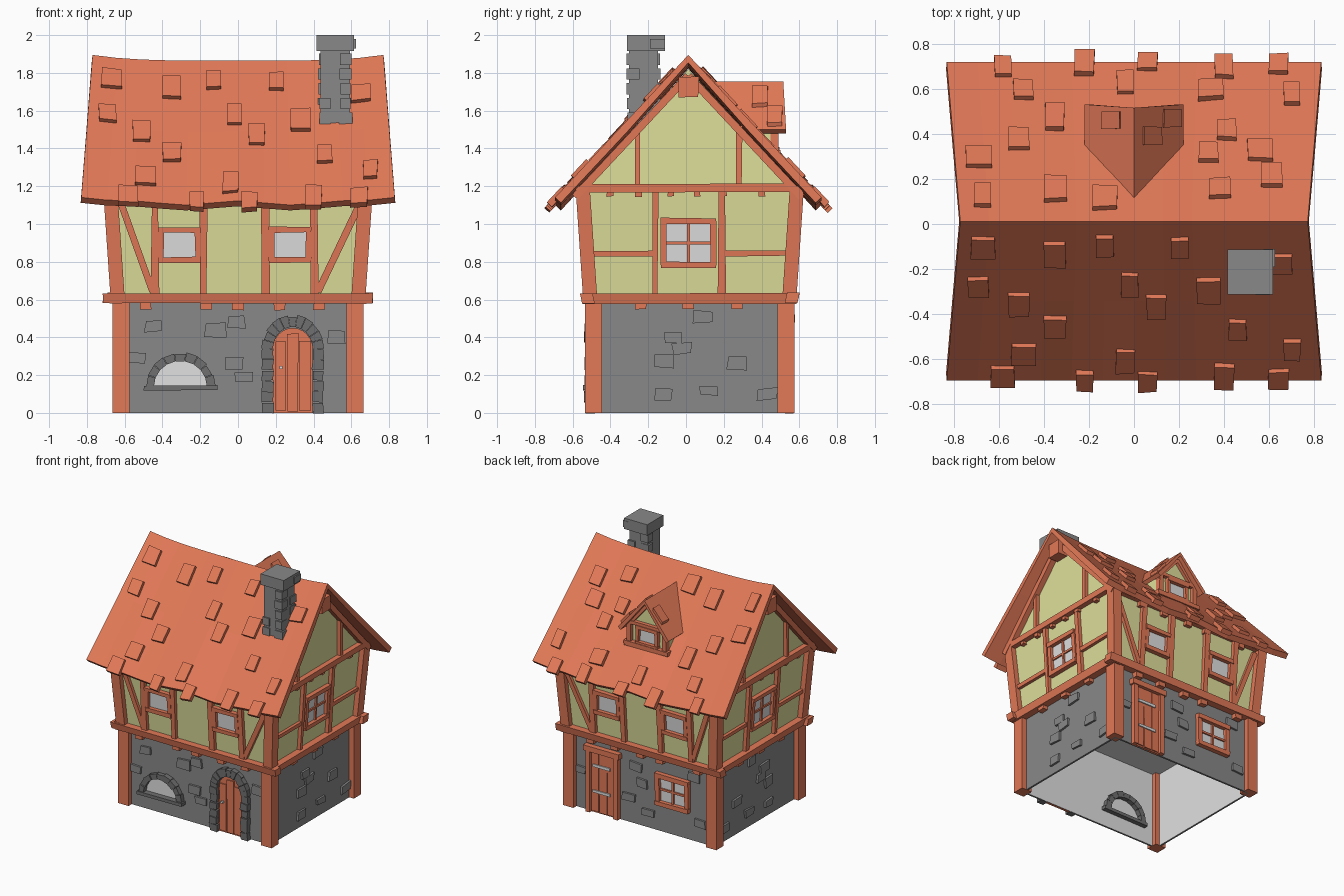
import bpy, bmesh, math, random
from mathutils import Vector

random.seed(4)
if "Cube" in bpy.data.objects:
    bpy.data.objects.remove(bpy.data.objects["Cube"], do_unlink=True)


def material(name, colour):
    mat = bpy.data.materials.new(name)
    mat.use_nodes = True
    mat.diffuse_color = (*colour, 1)
    mat.node_tree.nodes["Principled BSDF"].inputs["Base Color"].default_value = (*colour, 1)
    return mat


TIMBER = material("terracotta timber", (.76, .19, .095))
PLASTER = material("yellow plaster", (.74, .74, .33))
STONE = material("grey stone", (.25, .25, .25))
DARK = material("dark trim stone", (.16, .16, .16))
PALE = material("pale glass and lining", (.75, .75, .75))
parts = {}
MID_Y, RIDGE_Y, SLOPE = .02, .012, 1.07


# ---- mesh helpers: every part gathers its pieces in one bmesh
def mesh_of(name, mat):
    return parts.setdefault(name, (bmesh.new(), mat))[0]


def solid(name, mat, low, high):
    bm = mesh_of(name, mat)
    a = [bm.verts.new(p) for p in low]
    b = [bm.verts.new(p) for p in high]
    bm.faces.new(a[::-1])
    bm.faces.new(b)
    for i in range(len(a)):
        j = (i + 1) % len(a)
        bm.faces.new((a[i], a[j], b[j], b[i]))


def sheet(name, mat, polygons, thickness, upward=False, lining=None):
    bm = bmesh.new()
    for poly in polygons:
        bm.faces.new([bm.verts.new(p) for p in poly])
    bmesh.ops.remove_doubles(bm, verts=bm.verts, dist=.0005)
    bmesh.ops.recalc_face_normals(bm, faces=bm.faces)
    if upward:
        bm.normal_update()
        bmesh.ops.reverse_faces(bm, faces=[f for f in bm.faces if f.normal.z < 0])
    obj = finish(name, bm, mat)
    mod = obj.modifiers.new("thickness", "SOLIDIFY")
    mod.thickness, mod.offset = thickness, -1
    if lining:
        obj.data.materials.append(lining)
        mod.material_offset = 1


def finish(name, bm, mat):
    mesh = bpy.data.meshes.new(name)
    bm.to_mesh(mesh)
    bm.free()
    mesh.materials.append(mat)
    obj = bpy.data.objects.new(name, mesh)
    bpy.context.scene.collection.objects.link(obj)
    return obj


# ---- surfaces: each maps (across, up, outward) to a point
def extent(z):
    if z < .61:
        return .625, .515
    t = min((z - .61) / .59, 1)
    return .635 + .04 * t, .525 + .04 * t


def roof_z(x, y):
    return 1.865 + .03 * min(abs(x) / .8, 1) ** 4 - SLOPE * abs(y - RIDGE_Y)


def front(u, v, o): return u, MID_Y - extent(v)[1] - o, v
def back(u, v, o): return u, MID_Y + extent(v)[1] + o, v
def left(u, v, o): return extent(v)[0] + o, u, v
def right(u, v, o): return -extent(v)[0] - o, u, v
def dormer_face(u, v, o): return u, .46 + o, v
def front_slope(u, v, o): return u, v - o * .73, roof_z(u, v) + o * .68
def back_slope(u, v, o): return u, v + o * .73, roof_z(u, v) + o * .68
def dormer_slope(u, v, o): return u + math.copysign(o, u) * .75, v, 1.755 - 1.16 * abs(u) + o * .65


def shape(name, mat, face, points, depth, sunk=.012):
    solid(name, mat, [face(u, v, -sunk) for u, v in points], [face(u, v, depth) for u, v in points])


def bar(name, mat, face, a, b, width, depth, wonk=.003, sunk=.012):
    a, b = Vector(a), Vector(b)
    d = (b - a).normalized()
    n = Vector((-d.y, d.x)) * width / 2
    points = [p + Vector((random.uniform(-wonk, wonk), random.uniform(-wonk, wonk)))
              for p in (a + n, b + n, b - n, a - n)]
    shape(name, mat, face, points, depth, sunk)


def window(name, face, u, v, w, h, cross=False, edge=.03):
    x, z = w / 2 + edge / 2, h / 2 + edge / 2
    bar(name + "_glass", PALE, face, (u, v - z), (u, v + z), w + edge, .005, 0)
    for s in (-1, 1):
        bar(name + "_frame", TIMBER, face, (u + s * x, v - z), (u + s * x, v + z), edge, .03)
        bar(name + "_frame", TIMBER, face, (u - x - edge / 2, v + s * z), (u + x + edge / 2, v + s * z), edge, .036)
    if cross:
        bar(name + "_frame", TIMBER, face, (u, v - z), (u, v + z), .016, .018, 0)
        bar(name + "_frame", TIMBER, face, (u - x, v), (u + x, v), .016, .016, 0)


def arch(name, face, u, v, rx, rz, thick, count, sunk):
    def at(angle, grow):
        return u - (rx + grow) * math.cos(angle), v + (rz + grow) * math.sin(angle)
    step = math.pi / count
    for i in range(count):
        a, b = i * step, (i + .96) * step
        grow = thick + random.uniform(-.006, .006)
        shape(name, DARK, face, [at(a, 0), at(a, grow), at(b, grow), at(b, 0)], random.uniform(.03, .045), sunk)


def half_disc(u, v, rx, rz):
    return [(u - rx * math.cos(i * math.pi / 12), v + rz * math.sin(i * math.pi / 12)) for i in range(13)]


# ---- walls: open stone ground floor, flared plaster storey, gables
def ring(z):
    x, y = extent(z)
    return [(x, MID_Y - y, z), (x, MID_Y + y, z), (-x, MID_Y + y, z), (-x, MID_Y - y, z)]


def band(low, high):
    return [(low[i], low[(i + 1) % 4], high[(i + 1) % 4], high[i]) for i in range(4)]


sheet("ground_wall", STONE, band(ring(0), [(x, y, .6) for x, y, z in ring(0)]), .02, lining=PALE)
solid("ceiling", PALE, [(x * .98, y * .98, .585) for x, y, z in ring(0)], [(x * .98, y * .98, .6) for x, y, z in ring(0)])
solid("upper_wall", PLASTER, ring(.611), ring(1.2))
gable = [(MID_Y - .565, 1.19), (MID_Y + .565, 1.19), (RIDGE_Y, 1.82)]
solid("gable_wall", PLASTER, [right(u, v, 0) for u, v in gable], [left(u, v, 0) for u, v in gable])

# ---- corner posts
for sx in (-1, 1):
    for sy in (-1, 1):
        for name, z0, z1, inner in (("ground_post", 0, .6, .05), ("upper_post", .62, 1.2, .035)):
            loops = []
            for z in (z0, z1):
                x, y = extent(z)
                loops.append([(sx * (x + i), MID_Y + sy * (y + j), z)
                              for i, j in ((-inner, -inner), (.04, -inner), (.04, .04), (-inner, .04))])
            solid(name, TIMBER, *loops)

# ---- long walls: belts, studs, braces and windows, alike at front and back
for face in (front, back):
    bar("belt_beam", TIMBER, face, (-.715, .607), (.715, .607), .055, .055)
    bar("top_beam", TIMBER, face, (-.7, 1.17), (.7, 1.17), .05, .035)
    for u in (-.49, -.17, 0, .22, .43):
        bar("beam_block", TIMBER, face, (u, .545), (u, .59), .06, .04)
        bar("beam_block", TIMBER, face, (u, 1.11), (u, 1.16), .05, .03)
    for u in (-.44, -.18, .145, .405):
        bar("stud", TIMBER, face, (u, .62), (u, 1.17), .036, .028, .006)
    bar("brace", TIMBER, face, (-.62, 1.12), (-.45, .64), .036, .024)
    bar("brace", TIMBER, face, (.65, 1.12), (.42, .64), .036, .024)
    for u in (-.31, .275):
        window("upper_window", face, u, .89, .165, .13)

# ---- gable sides
for face in (left, right):
    bar("belt_beam", TIMBER, face, (-.55, .607), (.585, .607), .055, .055)
    bar("top_beam", TIMBER, face, (-.56, 1.19), (.57, 1.19), .045, .04)
    for u in (-.24, .01, .27):
        bar("beam_block", TIMBER, face, (u, .55), (u, .59), .06, .04)
    for u in (-.4, -.25, -.08, .06, .2, .4):
        bar("beam_block", TIMBER, face, (u, 1.145), (u, 1.18), .035, .03)
    for u in (-.165, .19):
        bar("stud", TIMBER, face, (u, .62), (u, 1.19), .036, .028, .006)
    bar("side_rail", TIMBER, face, (-.53, .845), (-.165, .845), .03, .024)
    bar("side_rail", TIMBER, face, (.19, .845), (.56, .845), .03, .024)
    window("side_window", face, .013, .9, .23, .2, True, .032)
    bar("ridge_block", TIMBER, face, (RIDGE_Y, 1.67), (RIDGE_Y, 1.78), .11, .08)
    for s in (-1, 1):
        bar("gable_stud", TIMBER, face, (RIDGE_Y + s * .27, 1.2), (RIDGE_Y + s * .27, 1.52), .03, .028)
        bar("barge_board", TIMBER, face, (RIDGE_Y, 1.785), (RIDGE_Y + s * .6, 1.785 - SLOPE * .6), .04, .045, 0)

# ---- loose stones on the ground walls
side_stones = ((.09, .51), (-.12, .27), (-.07, .4), (-.02, .34), (.27, .26), (.12, .12), (-.12, .1), (.43, .1))
front_stones = ((-.45, .46), (-.01, .48), (-.12, .44), (-.53, .29), (-.02, .26), (.03, .19), (.52, .4))
back_stones = ((-.45, .5), (.05, .45), (.12, .2), (-.05, .12), (-.5, .15), (0, .33), (.53, .3))
for face, spots in ((left, side_stones), (right, side_stones), (front, front_stones), (back, back_stones)):
    for u, v in spots:
        w = random.uniform(.08, .11)
        bar("wall_stone", STONE, face, (u - w / 2, v), (u + w / 2, v), random.uniform(.05, .075), .016, .008)

# ---- arched front door and cellar window
shape("front_door", TIMBER, front, [(.395, 0), (.185, 0)] + half_disc(.29, .34, .105, .11), .008)
for u, top in ((.225, .38), (.29, .42), (.355, .38)):
    bar("front_door_plank", TIMBER, front, (u, .01), (u, top), .058, .016)
bar("door_knob", PALE, front, (.22, .24), (.235, .24), .015, .035, 0)
arch("door_arch", front, .29, .34, .105, .115, .06, 11, .012)
for u in (.157, .423):
    for i in range(6):
        bar("door_arch", DARK, front, (u, i * .057), (u, i * .057 + .054), .06, random.uniform(.03, .045), .005)
shape("cellar_glass", PALE, front, half_disc(-.305, .14, .14, .14), .005)
arch("cellar_arch", front, -.305, .14, .14, .135, .045, 9, .05)
bar("cellar_sill", DARK, front, (-.5, .132), (-.11, .132), .026, .05, sunk=.05)

# ---- back door and back window
bar("back_door", TIMBER, back, (.335, 0), (.335, .49), .22, .008, 0)
for u in (.265, .335, .405):
    bar("back_door_plank", TIMBER, back, (u, .01), (u, .48), .064, .016)
for u in (.215, .455):
    bar("back_door_frame", TIMBER, back, (u, 0), (u, .5), .036, .035)
bar("back_door_frame", TIMBER, back, (.18, .5), (.49, .5), .04, .042)
for v in (.17, .37):
    bar("door_hinge", PALE, back, (.27, v), (.42, v), .022, .024)
window("back_window", back, -.27, .335, .22, .18, True, .034)

# ---- sagging roof
def roof_point(s, t):
    x, y = s * (.77 + .06 * abs(t)), RIDGE_Y + t * .705
    return x, y, roof_z(s * .8, y) + .012 * abs(t) * math.cos(s * 9) * (1 - s * s)


steps = [i / 6 - 1 for i in range(13)]
sheet("main_roof", TIMBER, [[roof_point(*p) for p in ((s, t), (s + 1 / 6, t), (s + 1 / 6, t + .5), (s, t + .5))]
                            for s in steps[:-1] for t in (-1, -.5, 0, .5)], .042, True)

# ---- raised shingles, mirrored over the ridge where they match
shared = [(-.67, .11), (-.35, .14), (-.13, .1), (-.69, .28), (-.51, .36), (-.35, .46), (-.49, .58),
          (-.04, .61), (.33, .3), (.7, .56), (-.58, .68), (-.22, .7), (.06, .7), (.4, .68), (.64, .69)]
front_only = [(.2, .11), (-.02, .27), (.1, .37), (.46, .47), (.65, .18)]
back_only = [(.38, .14), (.41, .4), (.56, .31), (.61, .2), (.34, .58)]
for face, side, spots in ((front_slope, -1, shared + front_only), (back_slope, 1, shared + back_only)):
    for u, v in spots:
        y, half = side * v + .01, random.uniform(.035, .052)
        bar("shingle", TIMBER, face, (u, y - half), (u, y + half), random.uniform(.07, .115), .024, .004)

# ---- dormer on the back slope
outline = [(-.17, 1.34), (.17, 1.34), (.17, 1.53), (0, 1.725), (-.17, 1.53)]
solid("dormer_wall", PLASTER, [(u, .2, v) for u, v in outline], [(u, .46, v) for u, v in outline])
sheet("dormer_roof", TIMBER, [[(0, .115, 1.755), (0, .515, 1.755), (s * .22, .53, 1.5), (s * .22, .352, 1.5)]
                              for s in (-1, 1)], .03, True)
for s in (-1, 1):
    bar("dormer_post", TIMBER, dormer_face, (s * .155, 1.33), (s * .155, 1.53), .035, .03)
    bar("dormer_rafter", TIMBER, dormer_face, (0, 1.705), (s * .18, 1.5), .03, .025)
bar("dormer_beam", TIMBER, dormer_face, (-.19, 1.375), (.19, 1.375), .035, .04)
bar("dormer_beam", TIMBER, dormer_face, (-.17, 1.54), (.17, 1.54), .028, .03)
window("dormer_window", dormer_face, 0, 1.455, .14, .1, edge=.025)
for u, v in ((-.09, .46), (.07, .39), (.16, .47)):
    bar("shingle", TIMBER, dormer_slope, (u, v - .04), (u, v + .04), .08, .02)


# ---- chimney with rough blocks and a cap
def block(name, x, y, z, w, d, h):
    corners = ((-1, -1), (1, -1), (1, 1), (-1, 1))
    solid(name, STONE, *[[(x + i * w, y + j * d, level) for i, j in corners] for level in (z, z + h)])


block("chimney_shaft", .515, -.225, 1.5, .078, .078, .45)
block("chimney_cap", .515, -.212, 1.915, .1, .1, .085)
block("chimney_cap", .6, -.15, 1.93, .025, .04, .05)
for level in range(5):
    for i, j in ((-1, -1), (1, -1), (1, 1), (-1, 1)):
        if random.random() < .7:
            block("chimney_block", .515 + i * .055, -.225 + j * .055, 1.53 + level * .078,
                  random.uniform(.026, .038), random.uniform(.026, .038), .06)

for name, (bm, mat) in parts.items():
    bmesh.ops.recalc_face_normals(bm, faces=bm.faces)
    finish(name, bm, mat)
